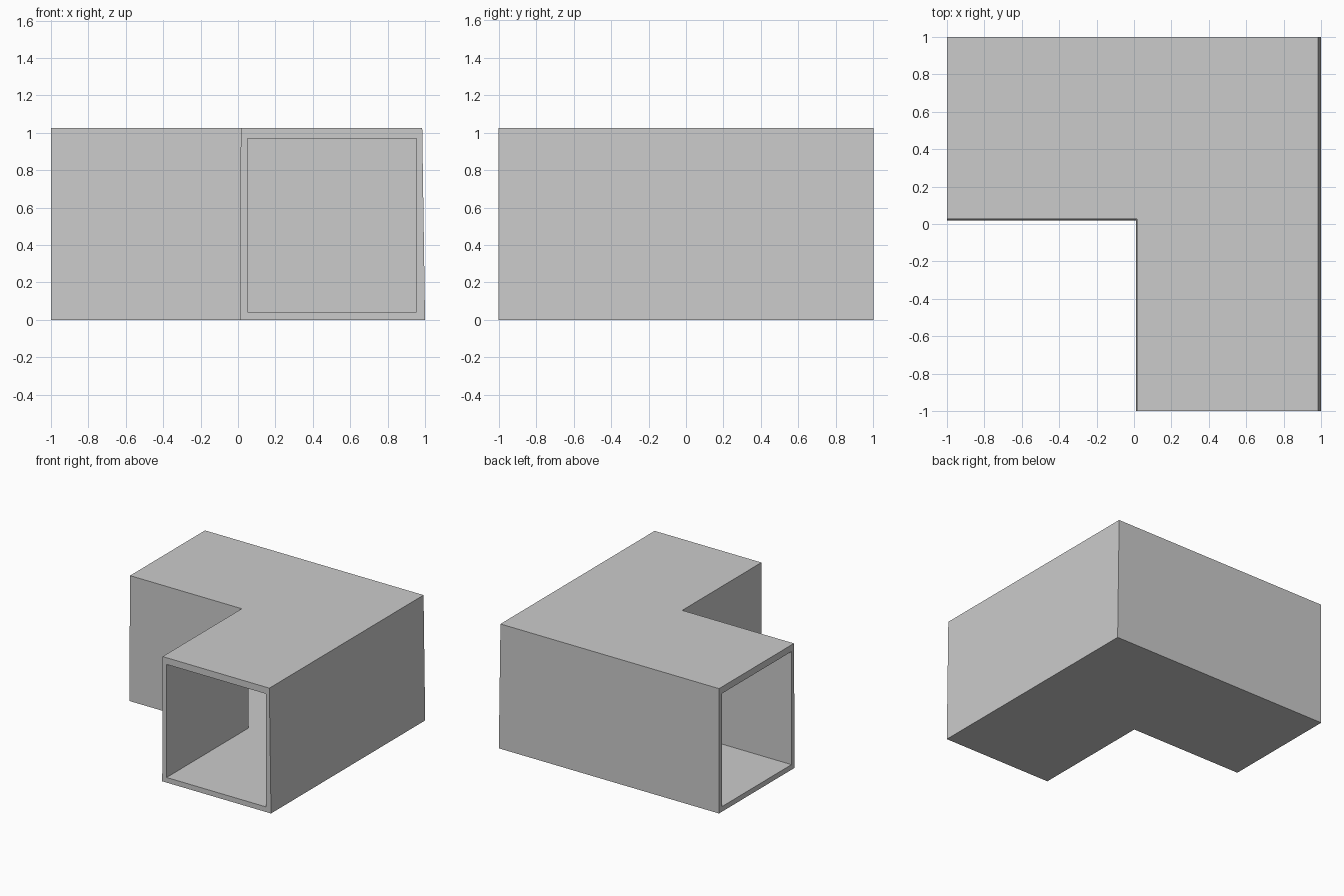
import bpy, bmesh

if "Cube" in bpy.data.objects:
    bpy.data.objects.remove(bpy.data.objects["Cube"])


def prism(name, bottom, top, z0, z1):
    """Closed solid between two matching outlines."""
    bm = bmesh.new()
    lo = [bm.verts.new((x, y, z0)) for x, y in bottom]
    hi = [bm.verts.new((x, y, z1)) for x, y in top]
    bm.faces.new(lo[::-1])
    bm.faces.new(hi)
    n = len(lo)
    for i in range(n):
        j = (i + 1) % n
        bm.faces.new((lo[i], lo[j], hi[j], hi[i]))
    bmesh.ops.recalc_face_normals(bm, faces=bm.faces)
    mesh = bpy.data.meshes.new(name)
    bm.to_mesh(mesh)
    bm.free()
    obj = bpy.data.objects.new(name, mesh)
    bpy.context.collection.objects.link(obj)
    return obj


def elbow(x_in, y_in, x_out, y_out, end):
    """L outline with one arm to -x and the other to -y."""
    return [(-end, y_in), (x_in, y_in), (x_in, -end),
            (x_out, -end), (x_out, y_out), (-end, y_out)]


# Outer shell of the corner duct, with a slightly leaning right wall
duct = prism("corner_duct", elbow(0.012, 0.018, 1.0, 1.0, 1.0),
             elbow(0.015, 0.028, 0.985, 1.0, 1.0), 0.0, 1.025)

# Hollow passage running through both open ends
hollow = elbow(0.052, 0.06, 0.955, 0.96, 1.2)
passage = prism("passage_cutter", hollow, hollow, 0.042, 0.97)

cut = duct.modifiers.new("hollow", 'BOOLEAN')
cut.operation = 'DIFFERENCE'
cut.solver = 'EXACT'
cut.object = passage
bpy.context.view_layer.objects.active = duct
bpy.ops.object.modifier_apply(modifier=cut.name)
bpy.data.objects.remove(passage)
